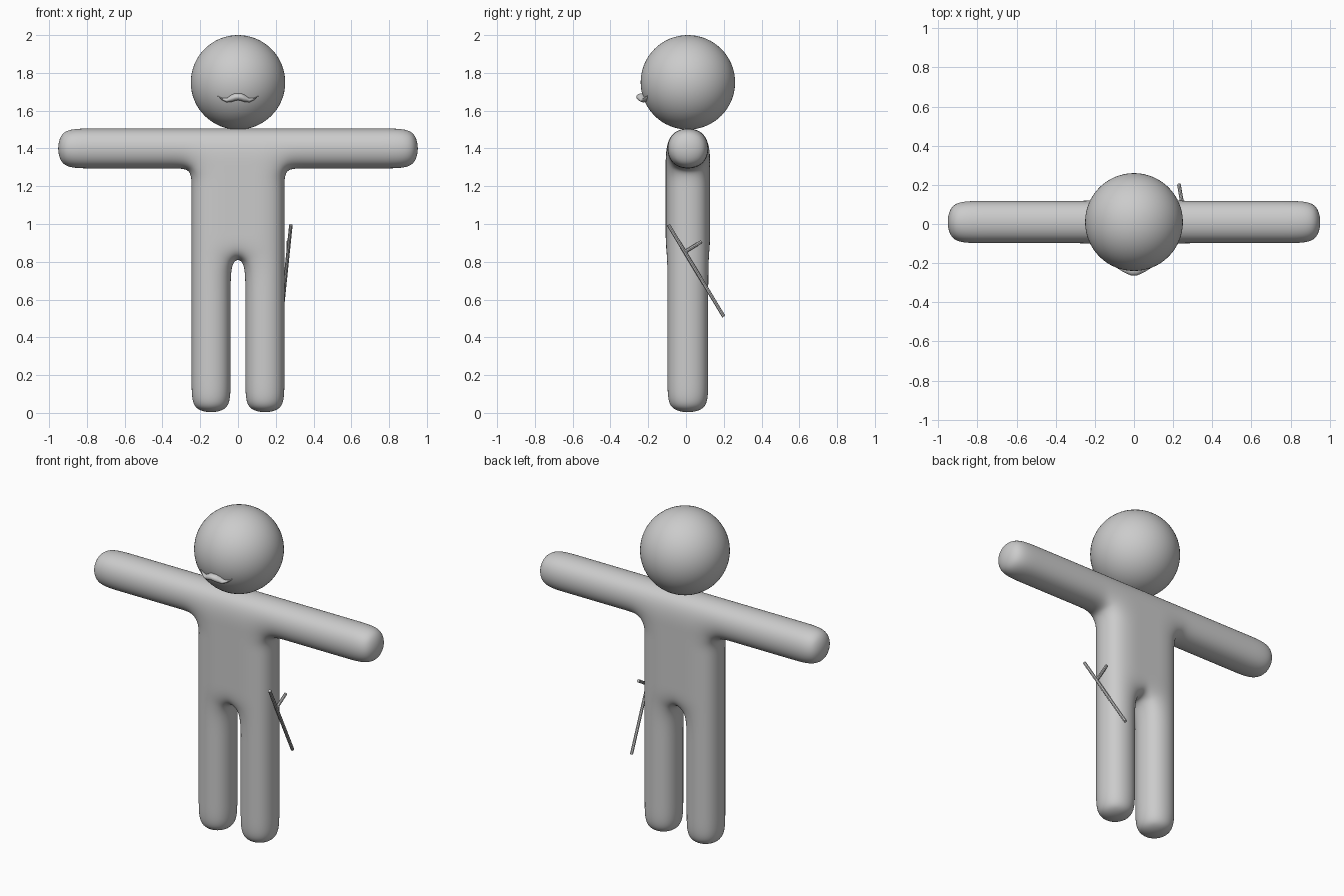
import bpy, bmesh, math
from mathutils import Vector

if "Cube" in bpy.data.objects:
    bpy.data.objects.remove(bpy.data.objects["Cube"])

CY = 0.01  # depth centre of the figure

grey = bpy.data.materials.new("plain grey")
grey.diffuse_color = (0.6, 0.6, 0.6, 1)
grey.use_nodes = True
grey.node_tree.nodes["Principled BSDF"].inputs["Base Color"].default_value = grey.diffuse_color


def finish(name, bm, smooth=True):
    bmesh.ops.recalc_face_normals(bm, faces=bm.faces)
    me = bpy.data.meshes.new(name)
    bm.to_mesh(me)
    bm.free()
    me.materials.append(grey)
    for p in me.polygons:
        p.use_smooth = smooth
    ob = bpy.data.objects.new(name, me)
    bpy.context.collection.objects.link(ob)
    return ob


def rod(name, a, b, radius):
    a, b = Vector(a), Vector(b)
    bm = bmesh.new()
    bmesh.ops.create_cone(bm, cap_ends=True, segments=8, radius1=radius,
                          radius2=radius, depth=(b - a).length)
    ob = finish(name, bm, smooth=False)
    ob.location = (a + b) / 2
    ob.rotation_mode = 'QUATERNION'
    ob.rotation_quaternion = (b - a).to_track_quat('Z', 'Y')
    return ob


# Body: T-shaped cage of boxes (arms, torso, legs), rounded by subdivision
xs = [-.965, -.8, -.33, -.255, -.03, .03, .255, .33, .8, .965]
zs = [-.008, .14, .64, .81, .95, 1.2, 1.285, 1.515]
HALF = 0.1175


def filled(i, j):
    if not (0 <= i < len(xs) - 1 and 0 <= j < len(zs) - 1):
        return False
    if j == 6:
        return True              # arm row
    if j >= 3:
        return 3 <= i <= 5       # torso
    return i in (3, 5)           # legs


bm = bmesh.new()
verts = {}


def v(i, j, s):
    if (i, j, s) not in verts:
        verts[i, j, s] = bm.verts.new((xs[i], CY + s * HALF, zs[j]))
    return verts[i, j, s]


for i in range(len(xs) - 1):
    for j in range(len(zs) - 1):
        if not filled(i, j):
            continue
        for s in (-1, 1):
            bm.faces.new([v(i, j, s), v(i + 1, j, s), v(i + 1, j + 1, s), v(i, j + 1, s)])
        # side walls where the neighbouring cell is empty
        for di, dj, p, q in ((-1, 0, (i, j), (i, j + 1)), (1, 0, (i + 1, j), (i + 1, j + 1)),
                             (0, -1, (i, j), (i + 1, j)), (0, 1, (i, j + 1), (i + 1, j + 1))):
            if not filled(i + di, j + dj):
                bm.faces.new([v(*p, -1), v(*q, -1), v(*q, 1), v(*p, 1)])
body = finish("body", bm)
sub = body.modifiers.new("round", 'SUBSURF')
sub.levels = sub.render_levels = 4

# Head
bm = bmesh.new()
bmesh.ops.create_uvsphere(bm, u_segments=64, v_segments=32, radius=0.25)
head = finish("head", bm)
head.location = (0, CY, 1.75)

# Moustache: tapered elliptical sweep, (x, z, half height, y, half depth)
half = [(0, 1.673, .018, -.235, .028), (.015, 1.672, .020, -.235, .028),
        (.035, 1.665, .019, -.230, .025), (.06, 1.655, .011, -.224, .018),
        (.085, 1.662, .006, -.214, .012), (.108, 1.678, .001, -.205, .003)]
stations = [(-x, *r) for x, *r in reversed(half[1:])] + half
bm = bmesh.new()
N = 14
rings = []
for x, z, hz, y, hy in stations:
    rings.append([bm.verts.new((x, y + hy * math.cos(2 * math.pi * k / N),
                                z + hz * math.sin(2 * math.pi * k / N))) for k in range(N)])
for a, b in zip(rings, rings[1:]):
    for k in range(N):
        m = (k + 1) % N
        bm.faces.new([a[k], a[m], b[m], b[k]])
bm.faces.new(rings[0])
bm.faces.new(rings[-1])
finish("moustache", bm)

# Stick hanging at the hip, with a short side handle
rod("stick", (.28, -.093, .995), (.23, .2, .51), .0095)
rod("stick_handle", (.266, -.005, .853), (.266, .083, .907), .009)
